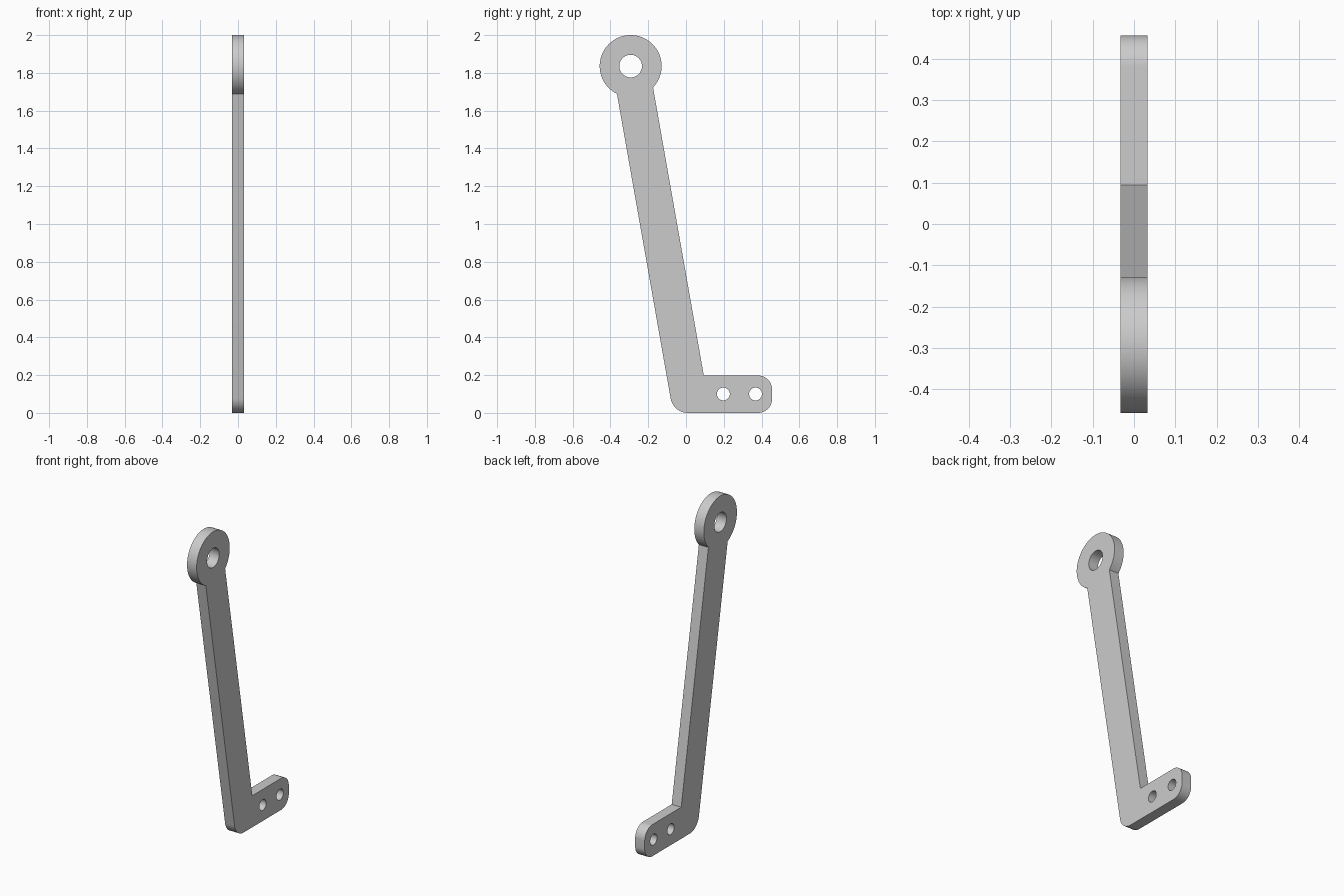
import bpy, bmesh
from math import pi, cos, sin, tan, radians, atan2, sqrt
from mathutils import Vector

cube = bpy.data.objects.get("Cube")
if cube:
    bpy.data.objects.remove(cube, do_unlink=True)

THICK = 0.066
LEAN = radians(10)
HALF_W = 0.097           # half width of the arm
FOOT_H = 0.198
FOOT_END = 0.456
EYE = Vector((-0.293, 1.836))
EYE_R = 0.164


def arc(c, r, a0, a1, n):
    return [Vector((c[0] + r * cos(a0 + (a1 - a0) * i / n),
                    c[1] + r * sin(a0 + (a1 - a0) * i / n))) for i in range(n + 1)]


def fillet(prev, corner, nxt, r, n=12):
    """Round a convex corner of the outline (counter-clockwise)."""
    u, v = (prev - corner).normalized(), (nxt - corner).normalized()
    half = u.angle(v) / 2
    c = corner + (u + v).normalized() * r / sin(half)
    p = corner + u * r / tan(half) - c
    a0 = atan2(p.y, p.x)
    return arc(c, r, a0, a0 + pi - 2 * half, n)


# Outline: eye at the top, leaning arm, rounded foot
down = Vector((sin(LEAN), -cos(LEAN)))
side = Vector((cos(LEAN), sin(LEAN)))
neck = EYE + down * sqrt(EYE_R ** 2 - HALF_W ** 2)
neck_front, neck_back = neck - side * HALF_W, neck + side * HALF_W
heel = neck_front + down * (neck_front.y / cos(LEAN))
inner = neck_back + down * ((neck_back.y - FOOT_H) / cos(LEAN))
toe_low, toe_high = Vector((FOOT_END, 0)), Vector((FOOT_END, FOOT_H))
b, f = neck_back - EYE, neck_front - EYE
outline = (fillet(neck_front, heel, toe_low, 0.092)
           + fillet(heel, toe_low, toe_high, 0.075)
           + fillet(toe_low, toe_high, inner, 0.075)
           + [inner]
           + arc(EYE, EYE_R, atan2(b.y, b.x), atan2(f.y, f.x) + 2 * pi, 64))

# Pivot hole and two foot holes
loops = [outline]
for c, r in ((EYE, 0.06), ((0.198, 0.1), 0.034), ((0.368, 0.1), 0.034)):
    loops.append(arc(c, r, 0, 2 * pi, 40)[:-1])

# Fill the profile and extrude it to a plate
bm = bmesh.new()
edges = []
for loop in loops:
    vs = [bm.verts.new((-THICK / 2, p.x, p.y)) for p in loop]
    edges += [bm.edges.new((vs[i - 1], vs[i])) for i in range(len(vs))]
bmesh.ops.triangle_fill(bm, edges=edges, use_beauty=True, use_dissolve=False)
ext = bmesh.ops.extrude_face_region(bm, geom=bm.faces[:], use_keep_orig=True)
bmesh.ops.translate(bm, vec=(THICK, 0, 0),
                    verts=[g for g in ext["geom"] if isinstance(g, bmesh.types.BMVert)])
bmesh.ops.recalc_face_normals(bm, faces=bm.faces[:])
mesh = bpy.data.meshes.new("lever_arm")
bm.to_mesh(mesh)
bm.free()

arm = bpy.data.objects.new("lever_arm", mesh)
bpy.context.collection.objects.link(arm)

# Grey material
mat = bpy.data.materials.new("plain grey")
mat.use_nodes = True
colour = (0.6, 0.6, 0.6, 1)
mat.diffuse_color = colour
mat.node_tree.nodes["Principled BSDF"].inputs["Base Color"].default_value = colour
mesh.materials.append(mat)

bpy.ops.object.select_all(action='DESELECT')
arm.select_set(True)
bpy.context.view_layer.objects.active = arm
bpy.ops.object.shade_smooth_by_angle(angle=radians(30))
